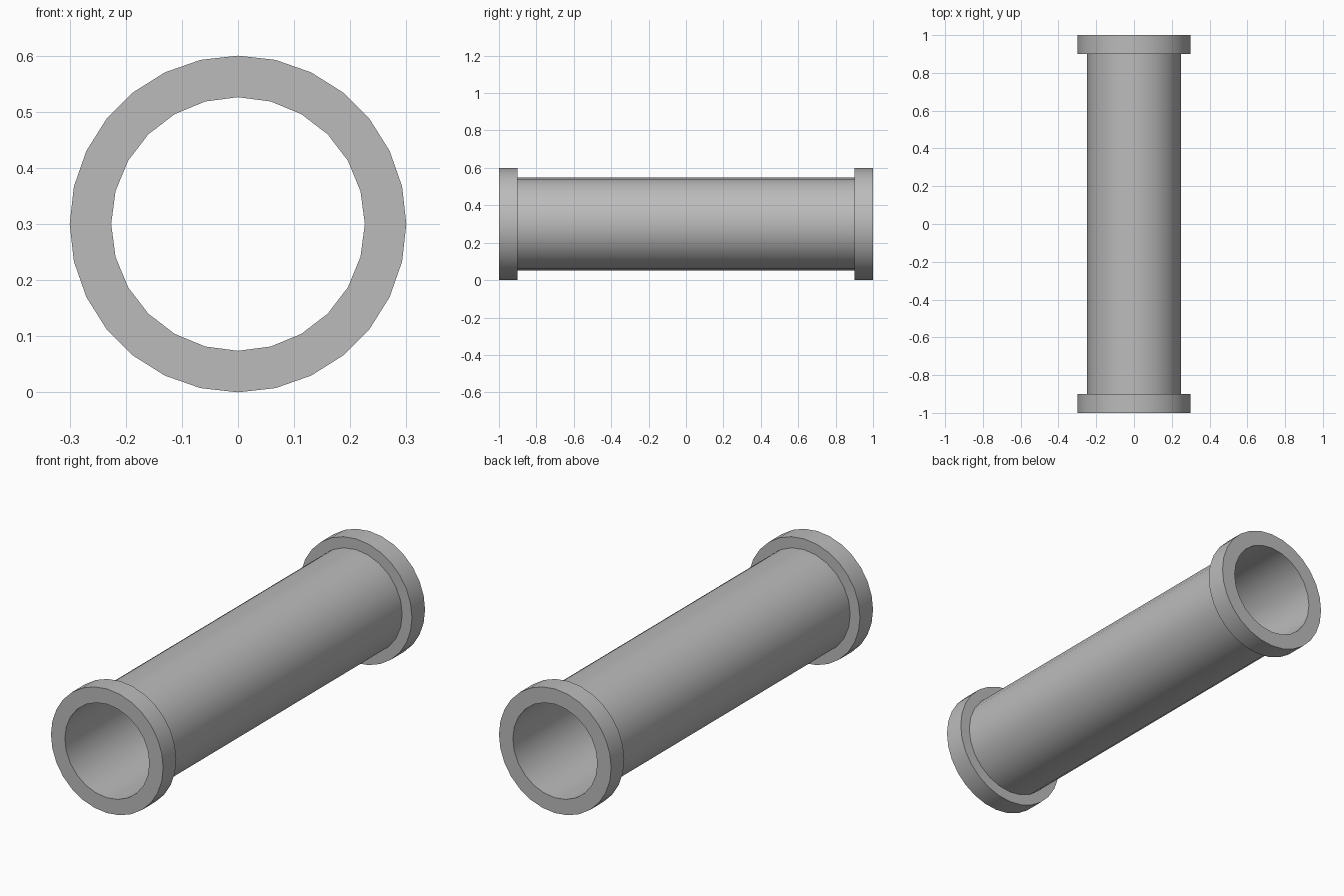
import bpy, bmesh, math
from mathutils import Vector

cube = bpy.data.objects.get("Cube")
if cube:
    bpy.data.objects.remove(cube)

BORE, TUBE, FLANGE = (0.226, 24), (0.248, 24), (0.3, 28)   # radius, sides
END, SHOULDER, AXIS_Z = 1.0, 0.9, 0.3

grey = bpy.data.materials.new("plain grey")
grey.use_nodes = True
grey.diffuse_color = (0.5, 0.5, 0.5, 1)
grey.node_tree.nodes["Principled BSDF"].inputs["Base Color"].default_value = grey.diffuse_color

bm = bmesh.new()


def ring(size, y):
    """Closed loop of vertices around the pipe axis."""
    radius, sides = size
    turns = [math.tau * i / sides for i in range(sides)]
    return [bm.verts.new((radius * math.sin(a), y, AXIS_Z + radius * math.cos(a))) for a in turns]


def wall(a, b):
    """Straight wall between two loops with equal sides."""
    for i in range(len(a)):
        bm.faces.new((a[i - 1], a[i], b[i], b[i - 1]))


def annulus(a, b):
    """Flat ring face between two loops in one plane."""
    edges = []
    for loop in (a, b):
        for i in range(len(loop)):
            pair = (loop[i - 1], loop[i])
            edges.append(bm.edges.get(pair) or bm.edges.new(pair))
    bmesh.ops.triangle_fill(bm, edges=edges, use_beauty=True, normal=Vector((0, 1, 0)))


# End flanges, mirrored front and back
bores, necks = [], []
for side in (-1, 1):
    bore, rim = ring(BORE, side * END), ring(FLANGE, side * END)
    shoulder, neck = ring(FLANGE, side * SHOULDER), ring(TUBE, side * SHOULDER)
    annulus(bore, rim)
    wall(rim, shoulder)
    annulus(shoulder, neck)
    bores.append(bore)
    necks.append(neck)

# Tube outside and through bore
wall(*necks)
wall(*bores)

bmesh.ops.recalc_face_normals(bm, faces=bm.faces)
mesh = bpy.data.meshes.new("flanged_pipe")
bm.to_mesh(mesh)
bm.free()
mesh.materials.append(grey)
pipe = bpy.data.objects.new("flanged_pipe", mesh)
bpy.context.collection.objects.link(pipe)

# Smooth round walls, sharp flange edges
bpy.context.view_layer.objects.active = pipe
pipe.select_set(True)
bpy.ops.object.shade_smooth_by_angle(angle=math.radians(30))
